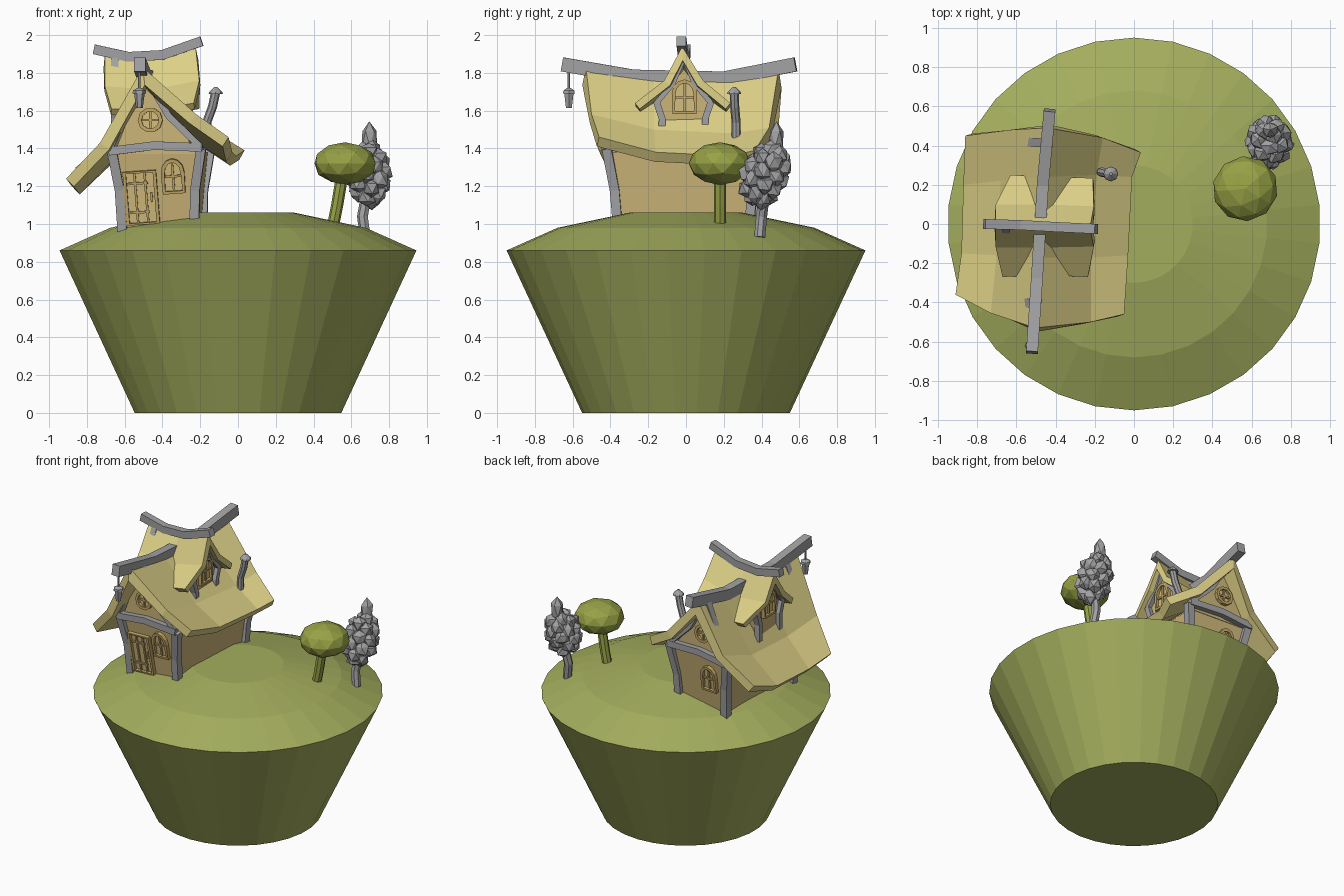
import bpy, bmesh, math, random
from mathutils import Vector, Matrix

if "Cube" in bpy.data.objects:
    bpy.data.objects.remove(bpy.data.objects["Cube"])

random.seed(4)


def material(name, rgb):
    m = bpy.data.materials.new(name)
    m.diffuse_color = (*rgb, 1)
    m.use_nodes = True
    m.node_tree.nodes["Principled BSDF"].inputs["Base Color"].default_value = m.diffuse_color
    return m


GRASS = material("grass green", (0.37, 0.42, 0.11))
LEAF = material("leaf green", (0.31, 0.36, 0.06))
THATCH = material("thatch yellow", (0.72, 0.63, 0.24))
WALL = material("wall tan", (0.60, 0.46, 0.19))
FRAME = material("frame ochre", (0.54, 0.39, 0.13))
PANE = material("pane sand", (0.66, 0.51, 0.22))
GREY = material("timber grey", (0.36, 0.36, 0.37))

I = Matrix.Identity(4)
HOUSE = Matrix.Translation((-0.42, 0, 0)) @ Matrix.Rotation(-0.06, 4, 'Z')
UP, DEPTH, ALONG = Vector((0, 0, 1)), Vector((0, 1, 0)), Vector((1, 0, 0))


def finish(name, bm, mat, matrix=I, recalc=True):
    if recalc:
        bmesh.ops.recalc_face_normals(bm, faces=bm.faces)
    mesh = bpy.data.meshes.new(name)
    bm.to_mesh(mesh)
    bm.free()
    mesh.transform(matrix)
    mesh.materials.append(mat)
    ob = bpy.data.objects.new(name, mesh)
    bpy.context.collection.objects.link(ob)
    return ob


def loft(name, rings, mat, matrix=I, closed=False):
    """Skin a list of equal-length rings, capping the ends unless closed."""
    bm = bmesh.new()
    vr = [[bm.verts.new(p) for p in r] for r in rings]
    n = len(vr[0])
    for i in range(len(vr) if closed else len(vr) - 1):
        a, b = vr[i], vr[(i + 1) % len(vr)]
        for j in range(n):
            k = (j + 1) % n
            bm.faces.new((a[j], a[k], b[k], b[j]))
    if not closed:
        bm.faces.new(vr[0])
        bm.faces.new(vr[-1])
    return finish(name, bm, mat, matrix)


def sweep(name, pts, section, mat, up=UP, matrix=I, closed=False):
    """Carry a cross-section along a path."""
    pts = [Vector(p) for p in pts]
    n, rings = len(pts), []
    for i, p in enumerate(pts):
        if closed:
            t = pts[(i + 1) % n] - pts[i - 1]
        else:
            t = pts[min(i + 1, n - 1)] - pts[max(i - 1, 0)]
        side = t.cross(up).normalized()
        nor = side.cross(t).normalized()
        rings.append([p + side * a + nor * b for a, b in section])
    return loft(name, rings, mat, matrix, closed)


def rect(w, h):
    return [(-w / 2, -h / 2), (w / 2, -h / 2), (w / 2, h / 2), (-w / 2, h / 2)]


def ngon(r, n):
    return [(r * math.cos(math.tau * i / n), r * math.sin(math.tau * i / n)) for i in range(n)]


def lathe(name, profile, n, mat, at=(0, 0, 0), turn=0.0):
    m = Matrix.Translation(at) @ Matrix.Rotation(turn, 4, 'Z')
    return loft(name, [[(x, y, z) for x, y in ngon(r, n)] for r, z in profile], mat, m)


def roof(name, rows, thick, flip=False):
    """Thick sheet through rows of points."""
    bm = bmesh.new()
    v = [[bm.verts.new(p) for p in r] for r in rows]
    for i in range(len(v) - 1):
        for j in range(len(v[0]) - 1):
            f = [v[i][j], v[i][j + 1], v[i + 1][j + 1], v[i + 1][j]]
            bm.faces.new(f[::-1] if flip else f)
    ob = finish(name, bm, THATCH, recalc=False)
    s = ob.modifiers.new("thickness", 'SOLIDIFY')
    s.thickness, s.offset, s.use_even_offset = thick, -1, True


def arch(w, h):
    top = [(w / 2 * math.cos(a), h * 0.6 + h * 0.4 * math.sin(a))
           for a in (math.radians(d) for d in range(0, 181, 30))]
    return [(-w / 2, 0), (w / 2, 0)] + top


def opening(name, outline, matrix, bars):
    """Pane, raised frame and bars in the local xz plane, facing -y."""
    bm = bmesh.new()
    bm.faces.new([bm.verts.new((x, -0.006, z)) for x, z in outline])
    finish(name + "_pane", bm, PANE, matrix, recalc=False)
    sweep(name + "_frame", [(x, -0.008, z) for x, z in outline], rect(0.02, 0.035),
          FRAME, DEPTH, matrix, closed=True)
    for x0, z0, x1, z1 in bars:
        sweep(name + "_bar", [(x0, -0.008, z0), (x1, -0.008, z1)], rect(0.012, 0.016),
              FRAME, DEPTH, matrix)


# Island
lathe("island", [(0.55, 0), (0.95, 0.86), (0.68, 0.98), (0.30, 1.06)], 30, GRASS,
      turn=math.pi / 2)

# House body: flared walls, then gable prism
loft("house_walls", [[(c + sx * u, sy * v, z) for sx, sy in ((-1, -1), (1, -1), (1, 1), (-1, 1))]
                     for c, u, v, z in ((0.02, 0.18, 0.335, 0.94), (0.012, 0.225, 0.395, 1.38))],
     WALL, HOUSE)
loft("gable_walls", [[(-0.213, v, 1.37), (0.237, v, 1.37), (-0.06, v, 1.76)]
                     for v in (-0.397, 0.397)], WALL, HOUSE)

# Timber frame, front and back
for end, s in (("front", -1), ("back", 1)):
    for side, t in (("left", -1), ("right", 1)):
        sweep(f"{end}_{side}_post", [(0.02 + t * 0.19, s * 0.345, 0.94),
                                     (0.015 + t * 0.20, s * 0.365, 1.18),
                                     (0.012 + t * 0.238, s * 0.405, 1.40)],
              rect(0.05, 0.05), GREY, DEPTH, HOUSE)
    v = s * 0.41
    sweep(f"{end}_tie_beam", [(-0.24, v, 1.385), (0, v, 1.415), (0.255, v, 1.405)],
          rect(0.05, 0.045), GREY, UP, HOUSE)
    sweep(f"{end}_left_rafter", [(-0.235, v, 1.40), (-0.16, v, 1.56), (-0.06, v, 1.79)],
          rect(0.035, 0.045), GREY, DEPTH, HOUSE)
    sweep(f"{end}_right_rafter", [(0.245, v, 1.41), (0.08, v, 1.57), (-0.05, v, 1.79)],
          rect(0.035, 0.045), GREY, DEPTH, HOUSE)

# Main thatch roof: rows run front to back, sagging in the middle
roof("main_roof", [
    [(-.91, -.36, 1.24), (-.73, -.455, 1.43), (-.505, -.53, 1.83), (-.22, -.50, 1.58), (-.05, -.46, 1.46)],
    [(-.88, -.15, 1.20), (-.70, -.16, 1.385), (-.485, -.17, 1.785), (-.22, -.17, 1.50), (-.03, -.16, 1.38)],
    [(-.87, .20, 1.21), (-.68, .22, 1.39), (-.46, .24, 1.78), (-.19, .25, 1.48), (-.01, .24, 1.36)],
    [(-.86, .45, 1.30), (-.63, .48, 1.47), (-.44, .49, 1.82), (-.16, .44, 1.51), (.035, .365, 1.39)],
], 0.06)
sweep("main_ridge_beam", [(-.52, -.655, 1.845), (-.495, -.28, 1.78), (-.465, .2, 1.77),
                          (-.43, .58, 1.845)], rect(0.06, 0.075), GREY)

# Cross dormer roof: rows run left to right
roof("dormer_roof", [
    [(-.67, -.27, 1.61), (-.705, -.12, 1.73), (-.705, -.005, 1.90), (-.705, .10, 1.73), (-.63, .25, 1.61)],
    [(-.46, -.26, 1.60), (-.46, -.12, 1.71), (-.46, -.012, 1.875), (-.46, .10, 1.71), (-.46, .24, 1.60)],
    [(-.235, -.27, 1.64), (-.205, -.115, 1.76), (-.225, -.02, 1.94), (-.205, .09, 1.76), (-.21, .235, 1.64)],
], 0.04, flip=True)
sweep("dormer_ridge_beam", [(-.763, 0, 1.925), (-.58, -.005, 1.885), (-.40, -.015, 1.895),
                            (-.192, -.025, 1.968)], rect(0.05, 0.052), GREY)
loft("dormer_walls", [[(x, -.12, 1.42), (x, .10, 1.42), (x, .125, 1.64), (x, -.012, 1.82), (x, -.145, 1.64)]
                      for x in (-.645, -.265)], WALL)

# Dormer timbers and windows on both ends
for end, x, foot, turn in (("right", -.257, 1.49, 90), ("left", -.653, 1.44, -90)):
    for s in (-1, 1):
        y = lambda d: -.012 + s * d
        sweep(f"dormer_{end}_post", [(x, y(.115), foot), (x, y(.115), 1.56), (x, y(.145), 1.65)],
              rect(0.035, 0.04), GREY, ALONG)
        sweep(f"dormer_{end}_rafter", [(x, y(.145), 1.64), (x, y(.06), 1.74), (x, y(0), 1.88)],
              rect(0.028, 0.04), GREY, ALONG)
    m = Matrix.Translation((x - math.copysign(.008, -turn) * -1, -.008, 1.59)) @ \
        Matrix.Rotation(math.radians(turn), 4, 'Z')
    opening(f"dormer_{end}_window", arch(0.115, 0.165), m,
            [(0, 0, 0, .165), (-.057, .08, .057, .08)])


# Openings on the end walls
def on_wall(u, z, back=False):
    lean = z < 1.38
    v = -0.335 - 0.136 * (z - 0.94) if lean else -0.397
    m = Matrix.Translation((u, v, z)) @ Matrix.Rotation(0.135 if lean else 0, 4, 'X')
    return HOUSE @ (Matrix.Rotation(math.pi, 4, 'Z') if back else I) @ m


TILT = Matrix.Rotation(-0.07, 4, 'Y')
opening("door", [(-.08, 0), (.08, 0), (.08, .275), (-.08, .275)], on_wall(-.06, 1.005) @ TILT,
        [(-.07, .06, .04, .06), (-.07, .215, .04, .215), (.055, .11, .055, .16),
         (-.027, 0, -.027, .27), (.027, 0, .027, .27)])
WINDOW_BARS = [(0, 0, 0, .17), (-.052, .085, .052, .085)]
opening("front_window", arch(0.105, 0.17), on_wall(.105, 1.17) @ TILT, WINDOW_BARS)
opening("back_window", arch(0.105, 0.17), on_wall(.06, 1.14, True), WINDOW_BARS)
for end, u, back in (("front", -.02, False), ("back", .03, True)):
    opening(f"{end}_gable_window", ngon(0.056, 10), on_wall(u, 1.55, back),
            [(0, -.055, 0, .055), (-.055, 0, .055, 0)])

# Hanging lantern
lathe("lantern_rod", [(0.007, 1.70), (0.007, 1.82)], 6, GREY, (-.522, -.62, 0))
lathe("lantern", [(0.018, 1.615), (0.028, 1.69), (0.036, 1.692), (0.034, 1.706), (0.012, 1.72)],
      6, GREY, (-.522, -.62, 0))

# Crooked chimney pipe with cap
sweep("chimney", [(-.168, .265, 1.43), (-.165, .265, 1.54), (-.135, .258, 1.62), (-.118, .255, 1.70)],
      ngon(0.024, 8), GREY, DEPTH)
lathe("chimney_cap", [(0.038, 1.688), (0.034, 1.70), (0.008, 1.725)], 8, GREY, (-.118, .255, 0))


# Trees
def blob(bm, at, scale, subdiv=1, jitter=0.0):
    m = Matrix.Translation(at) @ Matrix.Rotation(random.random() * 3, 4, 'Z') @ Matrix.Diagonal((*scale, 1))
    verts = bmesh.ops.create_icosphere(bm, subdivisions=subdiv, radius=1, matrix=m)["verts"]
    for v in verts:
        v.co += (v.co - Vector(at)) * random.uniform(-jitter, jitter)


sweep("round_tree_trunk", [(.505, .18, 1.0), (.525, .18, 1.10), (.55, .18, 1.25)], ngon(0.032, 8), LEAF, DEPTH)
bm = bmesh.new()
blob(bm, (.567, .18, 1.32), (.168, .165, .113), 2)
finish("round_tree_canopy", bm, LEAF)

sweep("grey_tree_trunk", [(.675, .39, .93), (.66, .40, 1.04), (.69, .42, 1.20)], ngon(0.03, 7), GREY, DEPTH)
bm = bmesh.new()
for i in range(30):
    c = 1 - 2 * (i + 0.5) / 30
    r, a = math.sqrt(1 - c * c), i * 2.39996
    blob(bm, (.69 + .08 * r * math.cos(a), .42 + .09 * r * math.sin(a) + .035 * c, 1.265 + .135 * c),
         (.05, .05, .055), 1, 0.15)
blob(bm, (.69, .42, 1.26), (.09, .10, .14))
blob(bm, (.695, .48, 1.45), (.045, .045, .095), 1, 0.08)
finish("grey_tree_leaves", bm, GREY)
